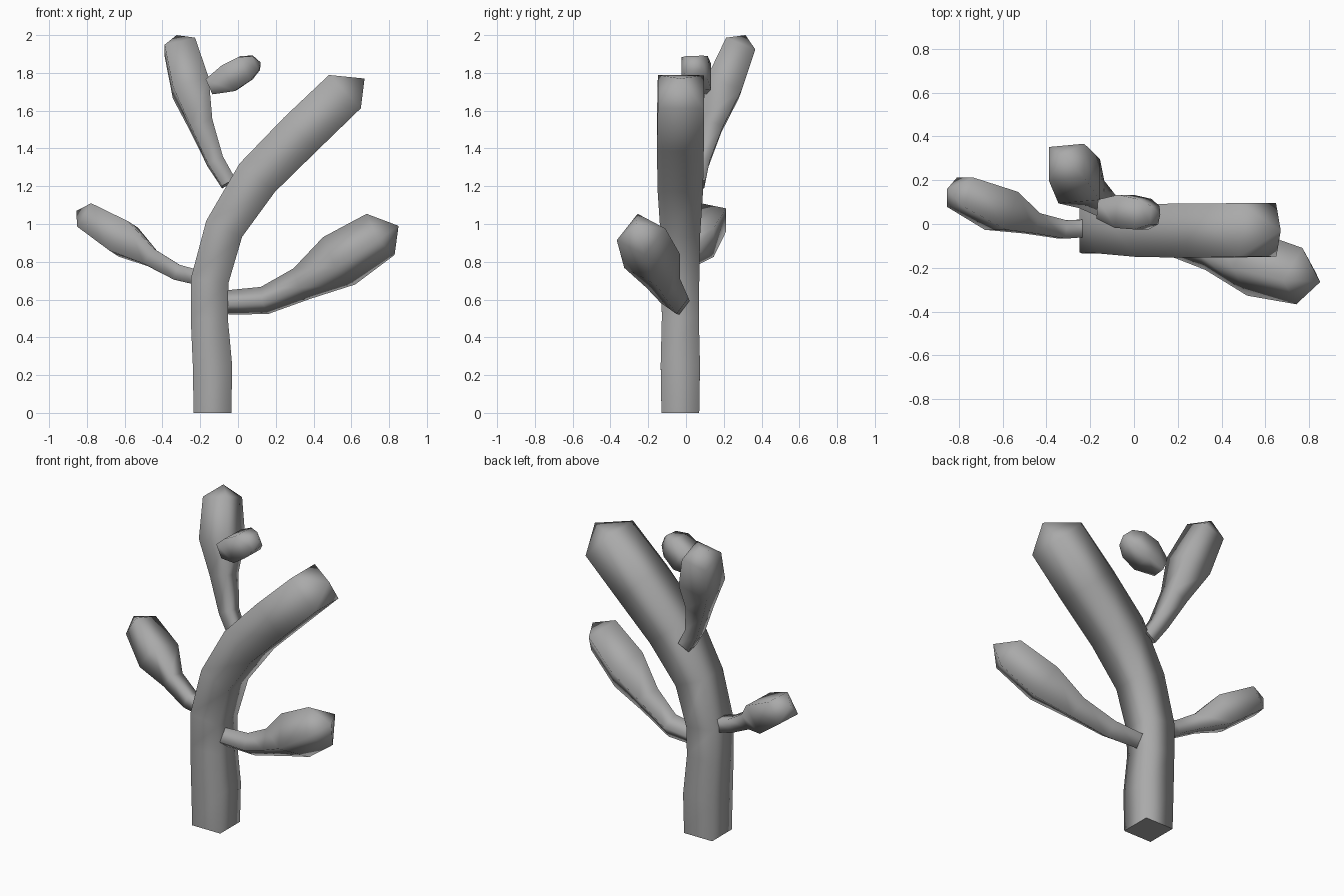
import bpy, bmesh
from math import cos, sin, radians
from mathutils import Vector

cube = bpy.data.objects.get("Cube")
if cube:
    bpy.data.objects.remove(cube, do_unlink=True)

bark = bpy.data.materials.new("grey_bark")
bark.use_nodes = True
GREY = (0.4, 0.4, 0.4, 1)
bark.diffuse_color = GREY
bark.node_tree.nodes["Principled BSDF"].inputs["Base Color"].default_value = GREY


def limb(name, rings, tip, ref, roll=45):
    """Four-sided tapering tube; rings are (x, y, z, half width), tip is a point."""
    bm = bmesh.new()
    centres = [Vector(r[:3]) for r in rings]
    loops = []
    for i, c in enumerate(centres):
        before = centres[max(i - 1, 0)]
        after = centres[i + 1] if i + 1 < len(centres) else c
        t = Vector()
        for step in (c - before, after - c):
            if step.length > 0:
                t += step.normalized()
        t.normalize()
        side = Vector(ref) - t * t.dot(Vector(ref))
        side.normalize()
        up = t.cross(side)
        r = rings[i][3] * 2 ** 0.5
        angles = [radians(roll + 90 * k) for k in range(4)]
        loops.append([bm.verts.new(c + (side * cos(a) + up * sin(a)) * r) for a in angles])
    # side walls
    for a, b in zip(loops, loops[1:]):
        for k in range(4):
            n = (k + 1) % 4
            bm.faces.new((a[k], a[n], b[n], b[k]))
    # pointed end
    apex = bm.verts.new(tip)
    for k in range(4):
        bm.faces.new((loops[-1][k], loops[-1][(k + 1) % 4], apex))
    for f in bm.faces:
        f.smooth = True
    # flat start with a crisp rim
    cap = bm.faces.new(loops[0][::-1])
    for e in cap.edges:
        e.smooth = False
    bmesh.ops.recalc_face_normals(bm, faces=bm.faces)
    mesh = bpy.data.meshes.new(name)
    bm.to_mesh(mesh)
    bm.free()
    mesh.materials.append(bark)
    obj = bpy.data.objects.new(name, mesh)
    bpy.context.collection.objects.link(obj)
    return obj


X, Y = (1, 0, 0), (0, 1, 0)

# leaning trunk
limb("trunk", [
    (-.135, -.03, 0, .1), (-.135, -.03, .25, .104), (-.152, -.03, .5, .098),
    (-.15, -.03, .7, .1), (-.073, -.03, .975, .104), (.102, -.03, 1.245, .12),
    (.33, -.03, 1.475, .124), (.565, -.027, 1.7, .122)],
    (.67, -.03, 1.77), Y)

# low branch on the +x side, edge upward
limb("left_branch", [
    (-.055, -.045, .585, .046), (.14, -.06, .595, .053), (.34, -.12, .685, .066),
    (.535, -.18, .805, .108), (.755, -.238, .945, .094)],
    (.85, -.265, .99), Y, roll=8)

# low branch on the -x side
limb("right_branch", [
    (-.235, -.02, .722, .04), (-.325, -.025, .745, .042), (-.465, .003, .825, .048),
    (-.605, .06, .92, .092), (-.793, .145, 1.035, .072)],
    (-.855, .158, 1.07), Y)

# high branch behind the trunk
limb("upper_branch", [
    (-.05, .06, 1.215, .04), (-.12, .08, 1.33, .044), (-.193, .135, 1.52, .06),
    (-.25, .195, 1.72, .098), (-.308, .282, 1.937, .083)],
    (-.325, .315, 2), X)

# twig on the high branch
limb("upper_twig", [
    (-.15, .068, 1.728, .044), (-.045, .058, 1.775, .076),
    (.04, .045, 1.825, .07), (.095, .04, 1.852, .042)],
    (.12, .045, 1.855), Y)
